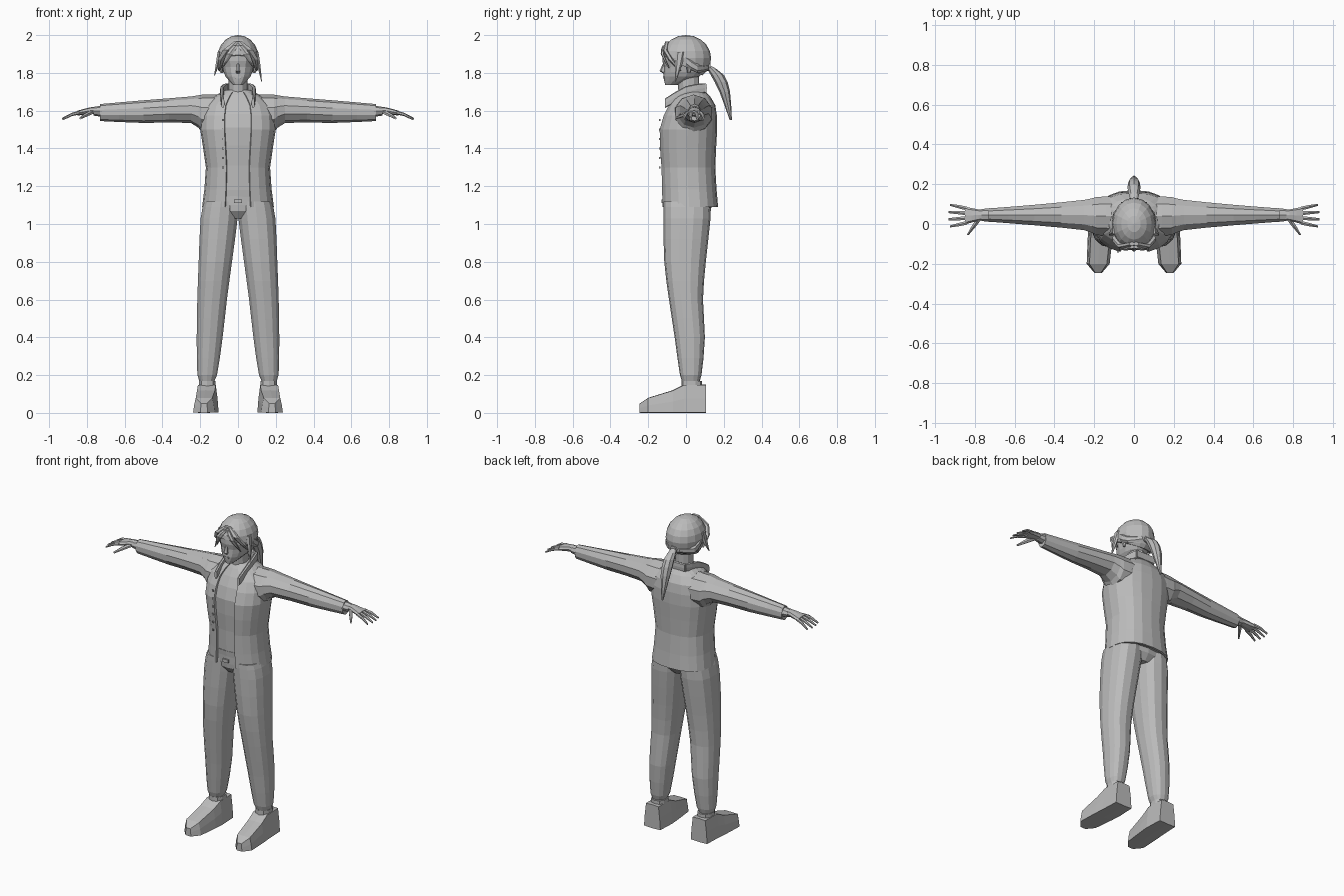
import bpy, bmesh, math
from mathutils import Vector

default_cube = bpy.data.objects.get("Cube")
if default_cube:
    bpy.data.objects.remove(default_cube, do_unlink=True)

shade = (0.5, 0.5, 0.5, 1)
grey = bpy.data.materials.new("plain grey")
grey.use_nodes = True
grey.diffuse_color = shade
grey.node_tree.nodes["Principled BSDF"].inputs["Base Color"].default_value = shade

X, Y, Z = Vector((1, 0, 0)), Vector((0, 1, 0)), Vector((0, 0, 1))
SIDES = {"left": 1, "right": -1}


def finish(name, bm):
    bmesh.ops.recalc_face_normals(bm, faces=bm.faces)
    mesh = bpy.data.meshes.new(name)
    bm.to_mesh(mesh)
    bm.free()
    mesh.materials.append(grey)
    part = bpy.data.objects.new(name, mesh)
    bpy.context.collection.objects.link(part)
    return part


def knot(x=0, y=0, z=0, wide=0, tall=0):
    """Centre and half sizes of one cross-section."""
    return Vector((x, y, z, wide, tall))


def smooth(knots, steps):
    """Add flowing in-between sections."""
    padded = [knots[0], *knots, knots[-1]]
    for before, a, b, after in zip(padded, padded[1:], padded[2:], padded[3:]):
        for i in range(steps):
            t = i / steps
            cubic = 3 * (a - b) + after - before
            square = 2 * before - 5 * a + 4 * b - after
            yield a + (b - before + (square + cubic * t) * t) * t / 2
    yield knots[-1]


def power(value, squareness):
    return math.copysign(abs(value) ** (2 / squareness), value)


def loft(name, knots, across=X, high=Y, sides=8, squareness=2, steps=1, gap=0, taper=0, mirror=1):
    """Skin rounded sections; gap leaves the front open by that angle each way."""
    bm = bmesh.new()
    rings = []
    for section in smooth(knots, steps):
        centre = Vector(section[:3])
        ring = []
        for i in range(sides + bool(gap)):
            angle = gap - math.pi / 2 + i * (math.tau - 2 * gap) / sides
            u = power(math.cos(angle), squareness)
            v = power(math.sin(angle), squareness)
            u *= 1 - taper * (v + 1) / 2
            point = centre + across * u * section[3] + high * v * section[4]
            point.x *= mirror
            ring.append(bm.verts.new(point))
        rings.append(ring)
    for low, top in zip(rings, rings[1:]):
        for i in range(sides):
            j = i + 1 if gap else (i + 1) % sides
            bm.faces.new((low[i], low[j], top[j], top[i]))
    if not gap:
        bm.faces.new(rings[0])
        bm.faces.new(rings[-1])
    return finish(name, bm)


def box(name, centre, size):
    bm = bmesh.new()
    bmesh.ops.create_cube(bm, size=1)
    bmesh.ops.scale(bm, vec=size, verts=bm.verts)
    bmesh.ops.translate(bm, vec=centre, verts=bm.verts)
    return finish(name, bm)


# Open jacket over a shirt
body = [
    knot(y=.02, z=1.09, wide=.19, tall=.15),
    knot(y=.01, z=1.3, wide=.17, tall=.145),
    knot(y=.01, z=1.5, wide=.2, tall=.155),
    knot(y=.03, z=1.63, wide=.18, tall=.125),
    knot(y=.03, z=1.7, wide=.08, tall=.075),
]
jacket = loft("jacket", body, sides=18, squareness=2.4, steps=2, gap=.3)
thickness = jacket.modifiers.new("thickness", "SOLIDIFY")
thickness.thickness = .012
inset = knot(z=-.01, wide=.014, tall=.014)
loft("shirt", [section - inset for section in body], sides=16, squareness=2.4, steps=2)
for i in range(6):
    box("jacket_button", (-.08, -.138, 1.3 + i * .05), (.01, .008, .01))
box("belt_buckle", (0, -.125, 1.12), (.04, .01, .02))

# Hips
loft("hips", [
    knot(y=.01, z=1.03, wide=.06, tall=.09),
    knot(y=.01, z=1.07, wide=.15, tall=.12),
    knot(y=.01, z=1.18, wide=.17, tall=.13),
], sides=16, squareness=2.4)

for name, side in SIDES.items():
    # Trouser leg, ankle and shoe
    loft(name + "_trouser_leg", [
        knot(x=.165, y=.025, z=.16, wide=.03, tall=.04),
        knot(x=.163, y=.025, z=.2, wide=.053, tall=.057),
        knot(x=.15, y=.02, z=.4, wide=.07, tall=.08),
        knot(x=.137, y=0, z=.6, wide=.08, tall=.09),
        knot(x=.12, y=-.005, z=.8, wide=.09, tall=.11),
        knot(x=.1, y=.005, z=1.03, wide=.1, tall=.125),
        knot(x=.09, y=.005, z=1.12, wide=.09, tall=.125),
    ], sides=14, squareness=2.4, steps=2, mirror=side)
    loft(name + "_ankle", [
        knot(x=.163, y=.03, z=height, wide=.046, tall=.055) for height in (.12, .17)
    ], sides=10, squareness=2.4, mirror=side)
    loft(name + "_shoe", [
        knot(x=.165, y=.105, z=.075, wide=.06, tall=.075),
        knot(x=.165, y=-.01, z=.075, wide=.065, tall=.075),
        knot(x=.17, y=-.07, z=.06, wide=.065, tall=.06),
        knot(x=.18, y=-.2, z=.04, wide=.06, tall=.04),
        knot(x=.18, y=-.245, z=.025, wide=.02, tall=.025),
    ], high=Z, squareness=20, taper=.25, mirror=side)

    # Sleeve and cuff
    loft(name + "_sleeve", [
        knot(x=.1, y=.04, z=1.585, wide=.105, tall=.1),
        knot(x=.19, y=.04, z=1.585, wide=.1, tall=.1),
        knot(x=.25, y=.045, z=1.605, wide=.08, tall=.07),
        knot(x=.5, y=.045, z=1.595, wide=.054, tall=.06),
        knot(x=.73, y=.045, z=1.59, wide=.035, tall=.045),
    ], across=Y, high=Z, sides=10, steps=2, mirror=side)
    loft(name + "_cuff", [
        knot(x=.72, y=.045, z=1.597, wide=.035, tall=.03),
        knot(x=.765, y=.045, z=1.597, wide=.03, tall=.023),
    ], across=Y, high=Z, mirror=side)

    # Hand with four fanned fingers and a thumb
    loft(name + "_palm", [
        knot(x=.74, y=.045, z=1.6, wide=.025, tall=.018),
        knot(x=.78, y=.045, z=1.6, wide=.028, tall=.018),
        knot(x=.85, y=.042, z=1.587, wide=.045, tall=.013),
    ], across=Y, high=Z, squareness=2.6, steps=2, mirror=side)
    for i, finger in enumerate(("index", "middle", "ring", "little")):
        spread = i - 1.5
        reach = .938 - .01 * abs(spread)
        loft(f"{name}_{finger}_finger", [
            knot(x=.84, y=.042 + spread * .024, z=1.59, wide=.011, tall=.01),
            knot(x=.88, y=.042 + spread * .03, z=1.58, wide=.01, tall=.009),
            knot(x=reach, y=.042 + spread * .036, z=1.556, wide=.006, tall=.005),
        ], across=Y, high=Z, sides=6, mirror=side)
    loft(name + "_thumb", [
        knot(x=.775, y=.03, z=1.592, wide=.016, tall=.012),
        knot(x=.805, y=-.012, z=1.578, wide=.013, tall=.011),
        knot(x=.835, y=-.055, z=1.56, wide=.006, tall=.006),
    ], high=Z, sides=6, mirror=side)

    # Collar flap
    loft(name + "_collar", [
        knot(x=.06, y=.1, z=1.72, wide=.01, tall=.025),
        knot(x=.085, y=0, z=1.7, wide=.01, tall=.03),
        knot(x=.08, y=-.11, z=1.64, wide=.008, tall=.025),
    ], high=Z, squareness=4, steps=2, mirror=side)
    loft(name + "_ear", [
        knot(x=.086, y=.015, z=1.8, wide=.008, tall=.008),
        knot(x=.094, y=.02, z=1.83, wide=.01, tall=.018),
        knot(x=.092, y=.025, z=1.86, wide=.006, tall=.01),
    ], sides=6, mirror=side)

    # Swept fringe and loose locks; the left one hangs lower
    tip = 1.77 - side * .015
    loft(name + "_fringe", [
        knot(x=.01, y=-.1, z=1.965, wide=.015, tall=.01),
        knot(x=.055, y=-.11, z=1.92, wide=.03, tall=.014),
        knot(x=.09, y=-.08, z=1.87, wide=.02, tall=.015),
        knot(x=.1, y=-.03, z=1.81, wide=.004, tall=.005),
    ], sides=6, mirror=side)
    loft(name + "_brow_lock", [
        knot(x=.01, y=-.115, z=1.945, wide=.015, tall=.008),
        knot(x=.045, y=-.125, z=1.9, wide=.02, tall=.009),
        knot(x=.084, y=-.09, z=1.825, wide=.003, tall=.003),
    ], sides=6, steps=2, mirror=side)
    loft(name + "_temple_lock", [
        knot(x=.098, y=-.03, z=1.91, wide=.012, tall=.025),
        knot(x=.11, y=-.04, z=1.84, wide=.01, tall=.018),
        knot(x=.125, y=-.055, z=tip, wide=.002, tall=.002),
    ], sides=6, steps=2, mirror=side)
    loft(name + "_side_hair", [
        knot(x=.1, y=0, z=1.865, wide=.012, tall=.03),
        knot(x=.09, y=.06, z=1.825, wide=.015, tall=.025),
        knot(x=.02, y=.12, z=1.83, wide=.02, tall=.015),
    ], high=Z, sides=6, steps=2, mirror=side)

loft("collar_back", [
    knot(x=end, y=.1, z=1.72, wide=.01, tall=.025) for end in (-.065, .065)
], across=Y, high=Z, squareness=4)

# Neck and head
loft("neck", [
    knot(y=.015, z=1.6, wide=.07, tall=.075),
    knot(y=.015, z=1.7, wide=.05, tall=.055),
    knot(y=.01, z=1.82, wide=.05, tall=.06),
], sides=12)
loft("head", [
    knot(y=-.08, z=1.735, wide=.025, tall=.03),
    knot(y=-.025, z=1.78, wide=.067, tall=.094),
    knot(y=-.01, z=1.83, wide=.083, tall=.107),
    knot(y=-.01, z=1.9, wide=.09, tall=.115),
    knot(y=-.01, z=1.98, wide=.03, tall=.05),
], sides=14, squareness=2.2, steps=2)
loft("nose", [
    knot(y=-.112, z=1.855, wide=.006, tall=.008),
    knot(y=-.122, z=1.81, wide=.014, tall=.018),
    knot(y=-.112, z=1.797, wide=.01, tall=.008),
], sides=6)
box("mouth", (0, -.115, 1.775), (.034, .012, .01))

# Hair cap, trimmed from the forehead down to the nape
bm = bmesh.new()
bmesh.ops.create_uvsphere(bm, u_segments=16, v_segments=10, radius=1)
bmesh.ops.scale(bm, vec=(.11, .133, .122), verts=bm.verts)
bmesh.ops.translate(bm, vec=(0, 0, 1.878), verts=bm.verts)
bmesh.ops.bisect_plane(bm, geom=[*bm.verts, *bm.edges, *bm.faces], plane_co=(0, -.12, 1.89),
                       plane_no=(0, -.5, -1), clear_outer=True)
bmesh.ops.holes_fill(bm, edges=[edge for edge in bm.edges if edge.is_boundary], sides=0)
finish("hair_cap", bm)

# Ponytail
loft("hair_tie", [
    knot(y=.1, z=1.838, wide=.026, tall=.026),
    knot(y=.13, z=1.83, wide=.022, tall=.022),
], high=Z)
loft("ponytail", [
    knot(y=.115, z=1.84, wide=.015, tall=.012),
    knot(y=.165, z=1.79, wide=.03, tall=.035),
    knot(y=.205, z=1.7, wide=.03, tall=.028),
    knot(y=.237, z=1.55, wide=.005, tall=.006),
], steps=2)
